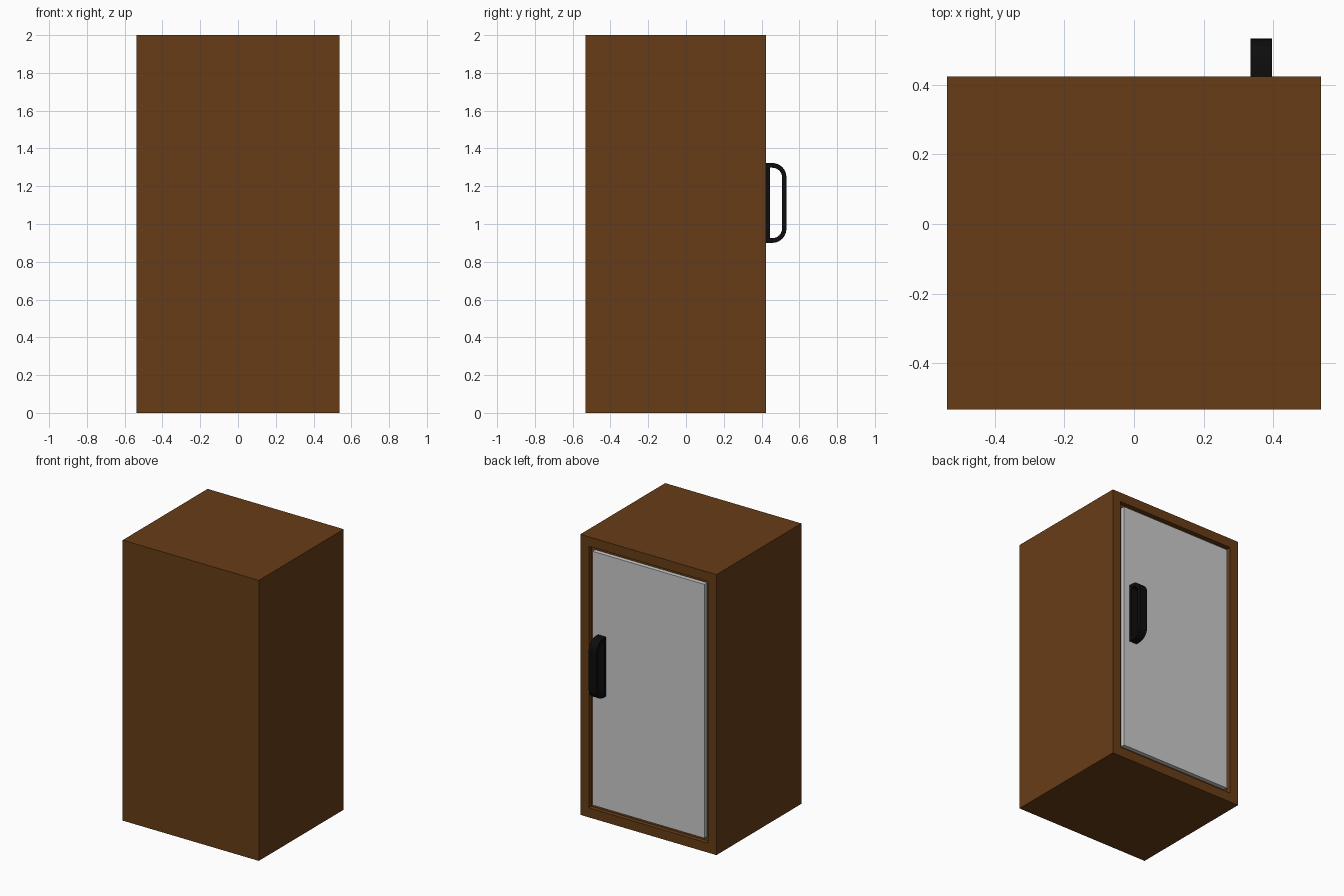
import bpy, bmesh, math

if "Cube" in bpy.data.objects:
    bpy.data.objects.remove(bpy.data.objects["Cube"])

W, Y0, Y1, H = 0.537, -0.532, 0.424, 2.0   # half width, depth range, height
RIM, RECESS = 0.095, 0.03                  # door frame width, panel depth


def material(name, rgb):
    mat = bpy.data.materials.new(name)
    mat.diffuse_color = (*rgb, 1)
    mat.use_nodes = True
    mat.node_tree.nodes["Principled BSDF"].inputs["Base Color"].default_value = mat.diffuse_color
    return mat


def finish(bm, name, mat=None):
    bmesh.ops.recalc_face_normals(bm, faces=bm.faces)
    mesh = bpy.data.meshes.new(name)
    bm.to_mesh(mesh)
    bm.free()
    obj = bpy.data.objects.new(name, mesh)
    bpy.context.collection.objects.link(obj)
    if mat:
        mesh.materials.append(mat)
    return obj


def box(lo, hi):
    bm = bmesh.new()
    bmesh.ops.create_cube(bm, size=1)
    for v in bm.verts:
        v.co = [(a + b) / 2 + c * (b - a) for a, b, c in zip(lo, hi, v.co)]
    return bm


wood = material("wood", (0.135, 0.046, 0.008))
black = material("black", (0.004, 0.004, 0.004))

# cabinet body with a recessed opening on the door side
bm = box((-W, Y0, 0), (W, Y1, H))
bm.normal_update()
door = max(bm.faces, key=lambda f: f.normal.y)
bmesh.ops.inset_region(bm, faces=[door], thickness=RIM)
pushed = bmesh.ops.extrude_face_region(bm, geom=[door])
bmesh.ops.delete(bm, geom=[door], context='FACES_ONLY')
bmesh.ops.translate(bm, vec=(0, -RECESS, 0),
                    verts=[g for g in pushed["geom"] if isinstance(g, bmesh.types.BMVert)])
finish(bm, "cabinet_body", wood)

# grey door panel filling the opening flush
finish(box((-W + RIM, Y1 - RECESS, RIM), (W - RIM, Y1, H - RIM)), "door_panel")


# door handle: closed D-shaped loop swept across its width
def d_profile(y0, y1, z0, z1, r, steps=6):
    pts = [(y0, z0)]
    for cz, start in ((z0 + r, -90), (z1 - r, 0)):
        for i in range(steps + 1):
            a = math.radians(start + 90 * i / steps)
            pts.append((y1 - r + r * math.cos(a), cz + r * math.sin(a)))
    return pts + [(y0, z1)]


outer = d_profile(Y1, 0.532, 0.9, 1.323, 0.075)
inner = d_profile(Y1 + 0.02, 0.509, 0.925, 1.298, 0.052)
bm = bmesh.new()
rings = [[bm.verts.new((x, y, z)) for y, z in prof]
         for x in (0.334, 0.396) for prof in (outer, inner)]
o0, i0, o1, i1 = rings
n = len(outer)
for a, b in ((o0, i0), (i0, i1), (i1, o1), (o1, o0)):
    for k in range(n):
        m = (k + 1) % n
        bm.faces.new((a[k], a[m], b[m], b[k]))
finish(bm, "door_handle", black)
